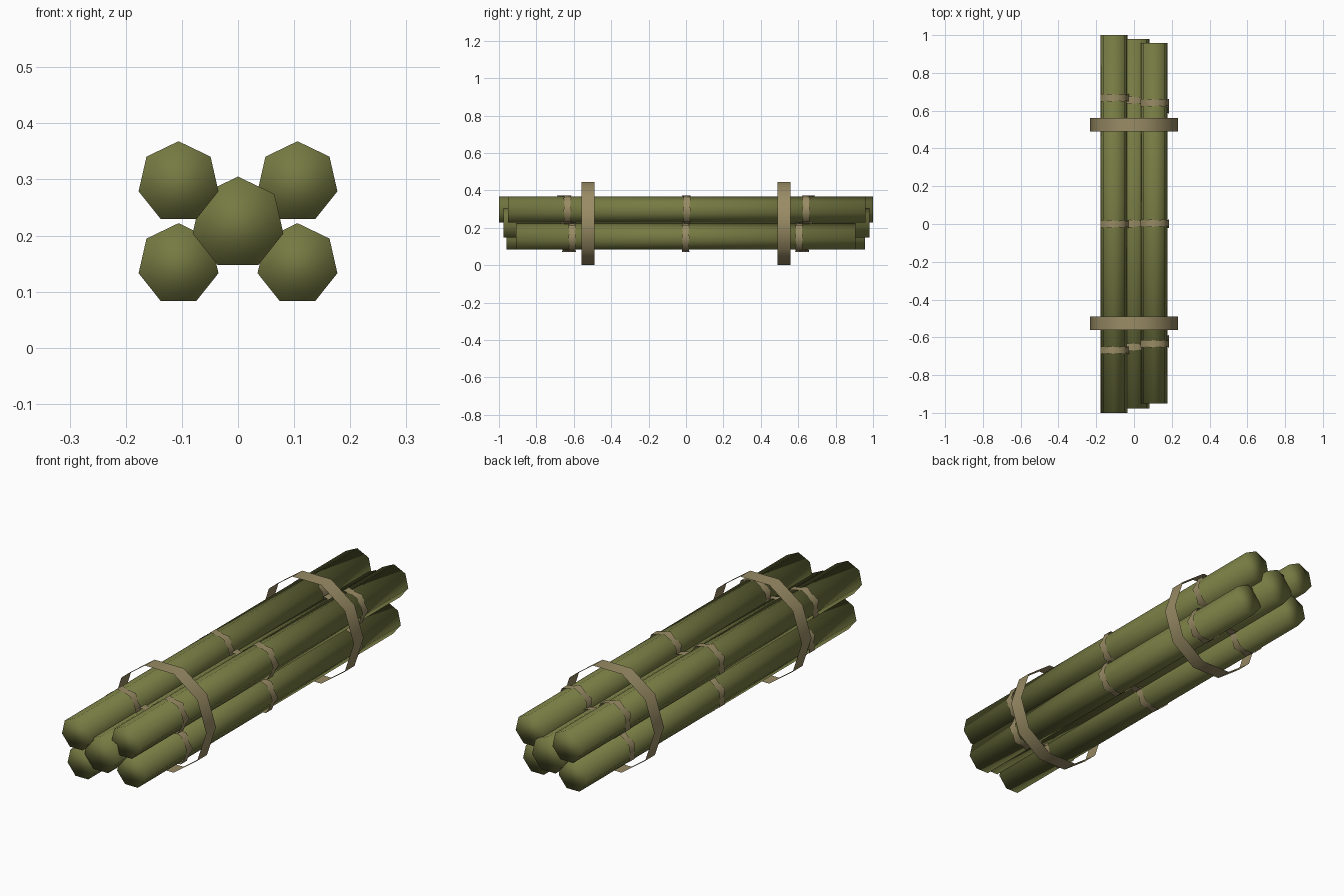
import bpy
import bmesh
from math import cos, sin, pi

if "Cube" in bpy.data.objects:
    bpy.data.objects.remove(bpy.data.objects["Cube"])


def make_material(name, color):
    mat = bpy.data.materials.new(name)
    mat.use_nodes = True
    mat.diffuse_color = color
    bsdf = mat.node_tree.nodes["Principled BSDF"]
    bsdf.inputs["Base Color"].default_value = color
    bsdf.inputs["Roughness"].default_value = 0.9
    return mat


olive = make_material("olive green", (0.18, 0.195, 0.055, 1))
tan = make_material("tan strap", (0.32, 0.26, 0.13, 1))
tan.use_backface_culling = True  # bands are single-sided sheets


def make_tube(name, x, z, y, points, material, capped=False):
    """Prism along y; points holds (radius, angle, half length) per corner."""
    bm = bmesh.new()
    front = [bm.verts.new((r * cos(a), -h, r * sin(a))) for r, a, h in points]
    back = [bm.verts.new((r * cos(a), h, r * sin(a))) for r, a, h in points]
    for i in range(len(points)):
        j = (i + 1) % len(points)
        bm.faces.new((front[i], back[i], back[j], front[j]))
    if capped:
        bm.faces.new(front)
        bm.faces.new(back[::-1])
    for face in bm.faces:
        face.smooth = True
    mesh = bpy.data.meshes.new(name)
    bm.to_mesh(mesh)
    bm.free()
    mesh.materials.append(material)
    obj = bpy.data.objects.new(name, mesh)
    obj.location = (x, y, z)
    bpy.context.collection.objects.link(obj)
    return obj


def polygon(sides, radius, start, half):
    return [(radius, start + 2 * pi * i / sides, half) for i in range(sides)]


def wavy_band(radius):
    """Seven-sided ring, wider at its corners than at its side middles."""
    points = []
    for i in range(14):
        corner = i % 2 == 0
        r = radius if corner else radius * cos(pi / 7)
        points.append((r, pi * i / 7, 0.021 if corner else 0.015))
    return points


# Poles: name, x, z, y offset, half length, radius
poles = [
    ("upper_right", -0.106, 0.295, 0.0, 1.0, 0.073),
    ("upper_left", 0.106, 0.295, 0.004, 0.955, 0.073),
    ("lower_right", -0.106, 0.149, -0.002, 0.958, 0.073),
    ("lower_left", 0.106, 0.149, -0.002, 0.908, 0.073),
    ("middle", 0.0, 0.222, 0.002, 0.978, 0.083),
]
for name, x, z, y, half, radius in poles:
    make_tube(name + "_pole", x, z, y, polygon(7, radius, pi / 2, half), olive, True)
    # Three small ties along each pole
    for place, step in (("front", -1), ("centre", 0), ("back", 1)):
        make_tube(f"{name}_{place}_tie", x, z, y + step * half * 0.668,
                  wavy_band(radius * 1.096), tan)

# Two wide straps around the whole bundle
for place, side in (("front", -1), ("back", 1)):
    make_tube(place + "_strap", 0, 0.222, side * 0.525,
              polygon(10, 0.2334, 0, 0.035), tan)
